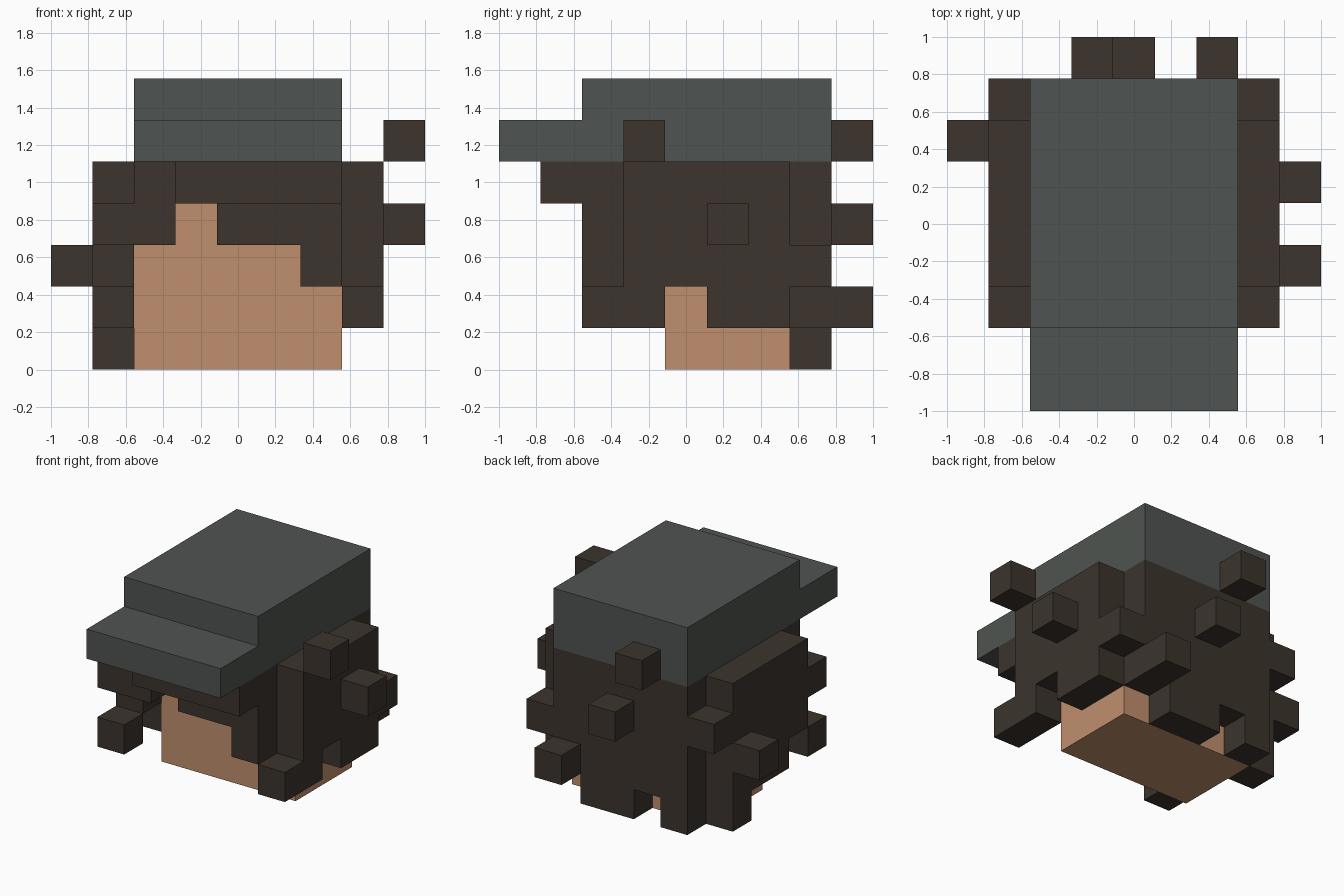
import bpy
import bmesh
from mathutils import Vector

CELL = 2 / 9                      # edge of one building block
ORIGIN = Vector((-1, -1, 0))      # corner of the block grid

default_cube = bpy.data.objects.get("Cube")
if default_cube:
    bpy.data.objects.remove(default_cube, do_unlink=True)


def make_material(name, red, green, blue):
    colour = (red, green, blue, 1)
    material = bpy.data.materials.new(name)
    material.use_nodes = True
    material.diffuse_color = colour
    shader = material.node_tree.nodes["Principled BSDF"]
    shader.inputs["Base Color"].default_value = colour
    shader.inputs["Roughness"].default_value = 0.9
    return material


def box(x, y, z):
    """Set of cells in a box; each range is first and last cell, or one cell."""
    spans = [(r, r) if isinstance(r, int) else r for r in (x, y, z)]
    (xa, xb), (ya, yb), (za, zb) = spans
    return {(i, j, k)
            for i in range(xa, xb + 1)
            for j in range(ya, yb + 1)
            for k in range(za, zb + 1)}


def add_side(bm, cell, axis, sign):
    """Add one outward square on the given side of a cell."""
    centre = Vector(cell) + Vector((0.5, 0.5, 0.5))
    normal, u, v = Vector(), Vector(), Vector()
    normal[axis] = sign * 0.5
    u[(axis + 1) % 3] = 0.5
    v[(axis + 2) % 3] = 0.5 * sign
    corners = (-u - v, u - v, u + v, v - u)
    bm.faces.new([bm.verts.new(ORIGIN + (centre + normal + c) * CELL)
                  for c in corners])


def make_part(name, material, *boxes):
    """Join boxes of cells into one outer skin with merged flat faces."""
    cells = set().union(*boxes)
    bm = bmesh.new()
    for cell in sorted(cells):
        for axis in range(3):
            for sign in (-1, 1):
                neighbour = list(cell)
                neighbour[axis] += sign
                if tuple(neighbour) not in cells:
                    add_side(bm, cell, axis, sign)
    bmesh.ops.remove_doubles(bm, verts=bm.verts, dist=CELL / 100)
    bmesh.ops.dissolve_limit(bm, angle_limit=0.01, verts=bm.verts, edges=bm.edges)
    mesh = bpy.data.meshes.new(name)
    bm.to_mesh(mesh)
    bm.free()
    mesh.materials.append(material)
    part = bpy.data.objects.new(name, mesh)
    bpy.context.collection.objects.link(part)
    return part


skin = make_material("warm skin", 0.527, 0.275, 0.153)
hair = make_material("dark brown hair", 0.045, 0.034, 0.026)
cloth = make_material("grey green cloth", 0.078, 0.088, 0.082)

WIDTH = (2, 6)                    # cells across the face

# Head
make_part("head", skin, box(WIDTH, (4, 6), (0, 3)))

# Cap crown with its brim
make_part("cap", cloth,
          box(WIDTH, (2, 7), (5, 6)),
          box(WIDTH, (0, 1), 5))

# Hair under the cap
make_part("hair_crown", hair, box(WIDTH, (4, 6), 4))

# Uneven fringe over the forehead
make_part("fringe", hair,
          box(WIDTH, (2, 3), 4),
          box((3, 6), 1, 4),
          box(2, (2, 3), 3),
          box((4, 6), (2, 3), 3),
          box(6, (2, 3), 2))

# Hair on the back of the head, with ragged ends
make_part("back_hair", hair,
          box(WIDTH, 7, (1, 4)),
          box((4, 5), 7, 0),
          box(2, 7, 0))

# Hair on the left side
make_part("left_hair", hair,
          box(7, (3, 6), (2, 4)),
          box(7, (2, 3), 1),
          box(7, (5, 6), 1),
          box(7, 7, 2))

# Hair on the right side
make_part("right_hair", hair,
          box(1, (3, 6), (2, 4)),
          box(1, (4, 6), 1),
          box(1, 6, 0),
          box(1, 7, 3),
          box(1, 2, 3),
          box(1, 2, 1))

# Loose curls standing off the hair
curls = {
    "left_upper_curl": (8, 3, 5),
    "left_lower_curl": (8, 5, 3),
    "right_curl": (0, 6, 2),
    "back_upper_curl": (3, 8, 5),
    "back_middle_curl": (4, 8, 3),
    "back_lower_curl": (6, 8, 1),
}
for name, cell in curls.items():
    make_part(name, hair, box(*cell))
